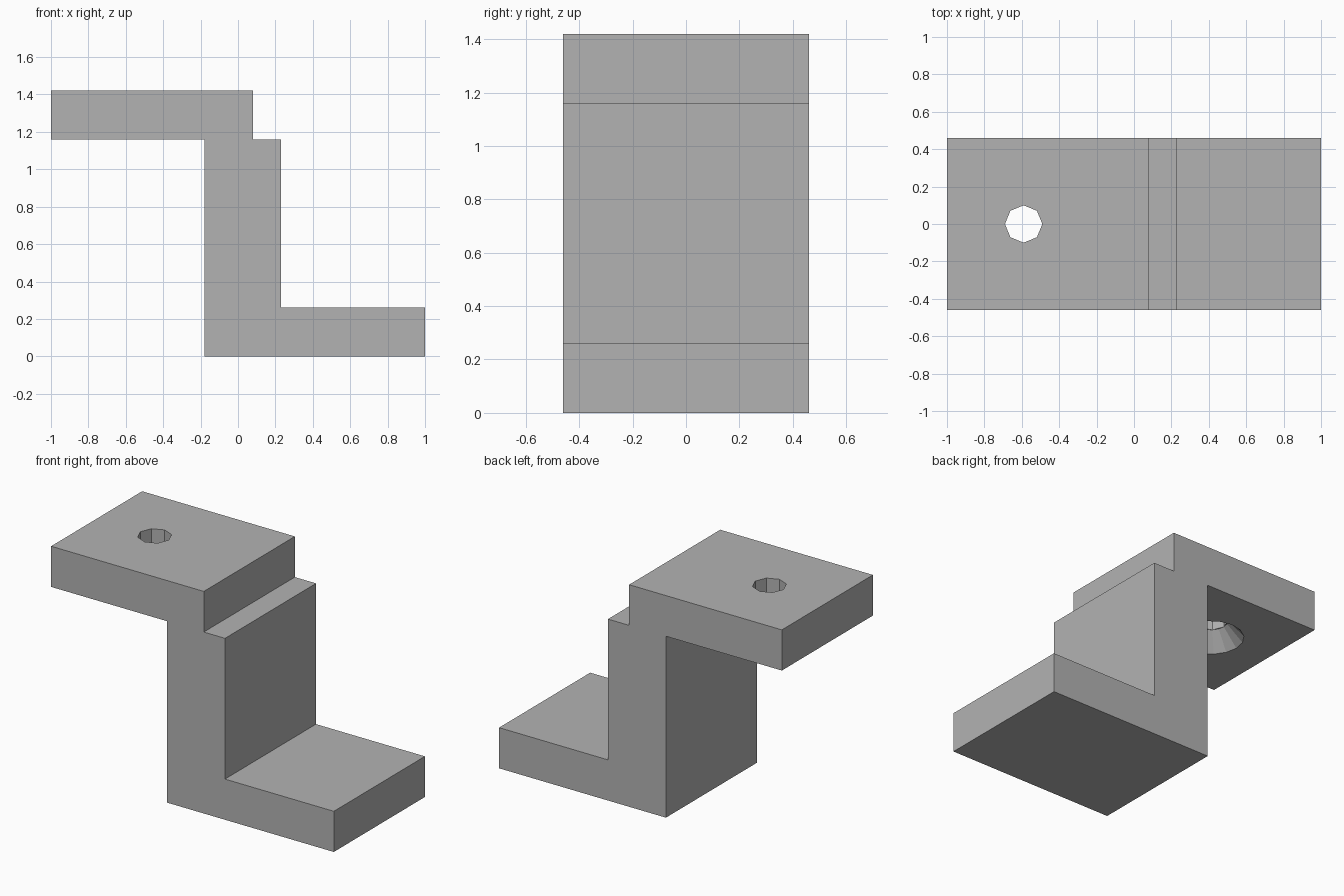
import bpy
import bmesh

cube = bpy.data.objects.get("Cube")
if cube:
    bpy.data.objects.remove(cube, do_unlink=True)

HALF_DEPTH = 0.46
HOLE_X = -0.59
FOOT_TOP, ARM_BOTTOM, ARM_TOP = 0.26, 1.16, 1.42

grey = bpy.data.materials.new("plain grey")
grey.use_nodes = True
colour = (0.45, 0.45, 0.45, 1)
grey.diffuse_color = colour
grey.node_tree.nodes["Principled BSDF"].inputs["Base Color"].default_value = colour


def finish(name, bm):
    bmesh.ops.recalc_face_normals(bm, faces=bm.faces[:])
    mesh = bpy.data.meshes.new(name)
    bm.to_mesh(mesh)
    bm.free()
    mesh.materials.append(grey)
    obj = bpy.data.objects.new(name, mesh)
    bpy.context.collection.objects.link(obj)
    return obj


def drill(target, name, sides, z_low, z_high, r_low, r_high):
    """Cut a round or tapered hole through the target."""
    bm = bmesh.new()
    bmesh.ops.create_cone(bm, cap_ends=True, segments=sides, radius1=r_low,
                          radius2=r_high, depth=z_high - z_low)
    bmesh.ops.translate(bm, verts=bm.verts[:],
                        vec=(HOLE_X, 0, (z_low + z_high) / 2))
    cutter = finish(name, bm)
    cutter.hide_render = True
    mod = target.modifiers.new(name, "BOOLEAN")
    mod.operation = "DIFFERENCE"
    mod.solver = "EXACT"
    mod.object = cutter
    bpy.context.view_layer.objects.active = target
    bpy.ops.object.modifier_apply(modifier=mod.name)
    bpy.data.objects.remove(cutter, do_unlink=True)


# Stepped bracket: side profile extruded along the depth
profile = [(-0.18, 0), (1, 0), (1, FOOT_TOP), (0.23, FOOT_TOP),
           (0.23, ARM_BOTTOM), (0.08, ARM_BOTTOM), (0.08, ARM_TOP),
           (-1, ARM_TOP), (-1, ARM_BOTTOM), (-0.18, ARM_BOTTOM)]
bm = bmesh.new()
face = bm.faces.new([bm.verts.new((x, -HALF_DEPTH, z)) for x, z in profile])
side = bmesh.ops.extrude_face_region(bm, geom=[face])
bmesh.ops.translate(bm, vec=(0, 2 * HALF_DEPTH, 0),
                    verts=[v for v in side["geom"] if isinstance(v, bmesh.types.BMVert)])
bracket = finish("stepped_bracket", bm)

# Screw hole with a countersink on the underside of the arm
drill(bracket, "screw_hole", 8, ARM_BOTTOM - 0.1, ARM_TOP + 0.1, 0.1, 0.1)
# taper continues slightly below the arm so the cut is clean
slope = (0.195 - 0.1) / 0.11
drill(bracket, "countersink", 16, ARM_BOTTOM - 0.02, ARM_BOTTOM + 0.11,
      0.195 + 0.02 * slope, 0.1)
